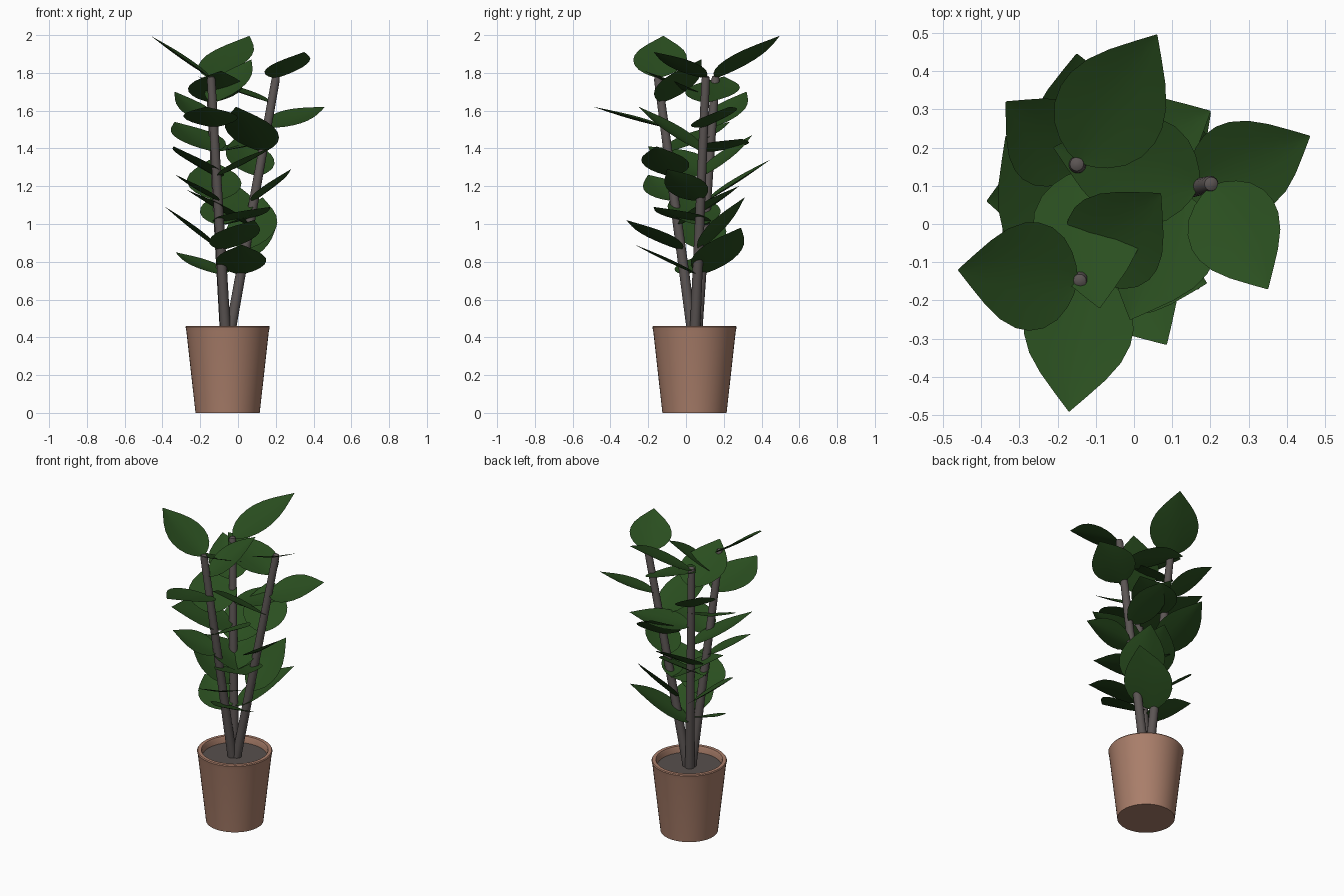
import bpy, bmesh, math
from mathutils import Vector

if "Cube" in bpy.data.objects:
    bpy.data.objects.remove(bpy.data.objects["Cube"])

def material(name, rgb):
    m = bpy.data.materials.new(name)
    m.diffuse_color = (*rgb, 1)
    m.use_nodes = True
    m.node_tree.nodes["Principled BSDF"].inputs["Base Color"].default_value = m.diffuse_color
    return m

TERRACOTTA = material("terracotta", (0.40, 0.21, 0.145))
BARK = material("grey_bark", (0.105, 0.09, 0.087))
SOIL = material("soil", (0.095, 0.08, 0.073))
GREEN = material("leaf_green", (0.023, 0.077, 0.014))
CENTRE = Vector((-0.055, 0.045, 0))

def finish(name, bm, mat, loc=(0, 0, 0), recalc=True):
    if recalc:
        bmesh.ops.recalc_face_normals(bm, faces=bm.faces)
    me = bpy.data.meshes.new(name)
    bm.to_mesh(me)
    bm.free()
    me.materials.append(mat)
    ob = bpy.data.objects.new(name, me)
    ob.location = loc
    bpy.context.collection.objects.link(ob)
    bpy.ops.object.select_all(action='DESELECT')
    ob.select_set(True)
    bpy.context.view_layer.objects.active = ob
    bpy.ops.object.shade_smooth_by_angle(angle=math.radians(35))
    return ob

def lathe(name, profile, mat, n=48):
    bm = bmesh.new()
    rings = [[bm.verts.new((r * math.cos(2 * math.pi * i / n), r * math.sin(2 * math.pi * i / n), z))
              for i in range(n)] for r, z in profile]
    for a, b in zip(rings, rings[1:]):
        for i in range(n):
            bm.faces.new((a[i], a[(i + 1) % n], b[(i + 1) % n], b[i]))
    bm.faces.new(rings[0])
    bm.faces.new(rings[-1])
    return finish(name, bm, mat, CENTRE)

# Tapered pot with a hollow rim, and the soil in it
lathe("pot", [(0.170, 0), (0.218, 0.43), (0.223, 0.455), (0.219, 0.461),
              (0.198, 0.461), (0.193, 0.452), (0.189, 0.39)], TERRACOTTA)
lathe("soil", [(0.188, 0.395), (0.191, 0.42)], SOIL)

# Three leaning stems: foot, top
STEMS = {
    "a": (Vector((-0.064, 0.038, 0.39)), Vector((-0.143, -0.15, 1.785))),
    "b": (Vector((-0.066, 0.056, 0.39)), Vector((-0.150, 0.157, 1.785))),
    "c": (Vector((-0.048, 0.046, 0.39)), Vector((0.203, 0.105, 1.785))),
}

def stem(name, foot, top, n=16):
    axis = (top - foot).normalized()
    u = axis.orthogonal().normalized()
    v = axis.cross(u)
    bm = bmesh.new()
    rings = []
    for t, r in [(0, 0.028), (0.5, 0.025), (0.985, 0.022), (0.996, 0.018), (1, 0.009)]:
        p = foot.lerp(top, t)
        rings.append([bm.verts.new(p + r * (u * math.cos(2 * math.pi * i / n) + v * math.sin(2 * math.pi * i / n)))
                      for i in range(n)])
    for a, b in zip(rings, rings[1:]):
        for i in range(n):
            bm.faces.new((a[i], a[(i + 1) % n], b[(i + 1) % n], b[i]))
    bm.faces.new(rings[0])
    bm.faces.new(rings[-1])
    finish(name, bm, BARK)

# Leaf outline: distance along the midrib, half width (both as share of length)
OUTLINE = [(0, 0.01), (0.03, 0.10), (0.08, 0.19), (0.16, 0.28), (0.27, 0.345), (0.39, 0.37),
           (0.5, 0.36), (0.63, 0.31), (0.76, 0.22), (0.89, 0.105), (1, 0.004)]

def leaf(name, base, tip, facing):
    along = tip - base
    length = along.length
    along.normalize()
    side = facing.cross(along).normalized()
    up = along.cross(side)
    steps = [-1, -0.66, -0.33, 0, 0.33, 0.66, 1]
    width = min(length, 0.39)
    bm = bmesh.new()
    rows = []
    for t, w in OUTLINE:
        rows.append([bm.verts.new(base + along * t * length + side * s * w * width
                                  + up * (0.12 * abs(s) ** 1.4 * w * width - 0.006 * math.sin(math.pi * t)))
                     for s in steps])
    for a, b in zip(rows, rows[1:]):
        for i in range(len(steps) - 1):
            bm.faces.new((a[i], b[i], b[i + 1], a[i + 1]))
    bm.normal_update()
    if sum((f.normal.z for f in bm.faces)) < 0:
        bmesh.ops.reverse_faces(bm, faces=bm.faces)
    finish(name, bm, GREEN, recalc=False)

# Leaf tips from the top of each stem down, in a golden-angle spiral
TIPS = {
    "a": [(-0.46, -0.12, 1.995), (0.07, 0.08, 1.87), (-0.17, -0.49, 1.62), (-0.335, 0.23, 1.54),
          (0.19, -0.155, 1.41), (-0.33, -0.20, 1.26), (0.0, 0.28, 1.20), (0.085, -0.315, 1.02),
          (-0.33, 0.13, 0.85)],
    "b": [(0.06, 0.495, 1.995), (-0.09, -0.22, 1.81), (-0.335, 0.32, 1.70), (0.20, 0.295, 1.45),
          (-0.34, -0.20, 1.41), (-0.15, 0.445, 1.34), (0.17, -0.17, 1.09), (-0.385, 0.06, 1.09),
          (0.20, 0.29, 0.98)],
    "c": [(0.35, -0.17, 1.91), (-0.21, 0.20, 1.78), (0.46, 0.23, 1.62), (-0.01, -0.25, 1.62),
          (0.0, 0.35, 1.47), (0.28, -0.10, 1.29), (-0.27, 0.0, 1.18), (0.13, 0.31, 1.14),
          (0.02, -0.27, 0.89)],
}
# Leaves that roll about their midrib: the direction the upper side faces
ROLLED = {"c1": (-0.2, 0.15, 1), "c3": (-0.25, -0.4, 1), "b5": (0.4, 0.05, 1),
          "a6": (0.4, 0.05, 1), "c6": (-0.4, 0.0, 1), "a9": (0.2, -0.2, 1)}

for key, (foot, top) in STEMS.items():
    stem("stem_" + key, foot, top)
    for k, tip in enumerate(TIPS[key]):
        z = 1.77 - 0.13 * k
        base = foot.lerp(top, (z - foot.z) / (top.z - foot.z))
        tip = Vector(tip)
        facing = Vector(ROLLED.get(f"{key}{k + 1}", (0, 0, 1)))
        leaf(f"leaf_{key}_{k + 1}", base.lerp(tip, 0.015), tip, facing)
